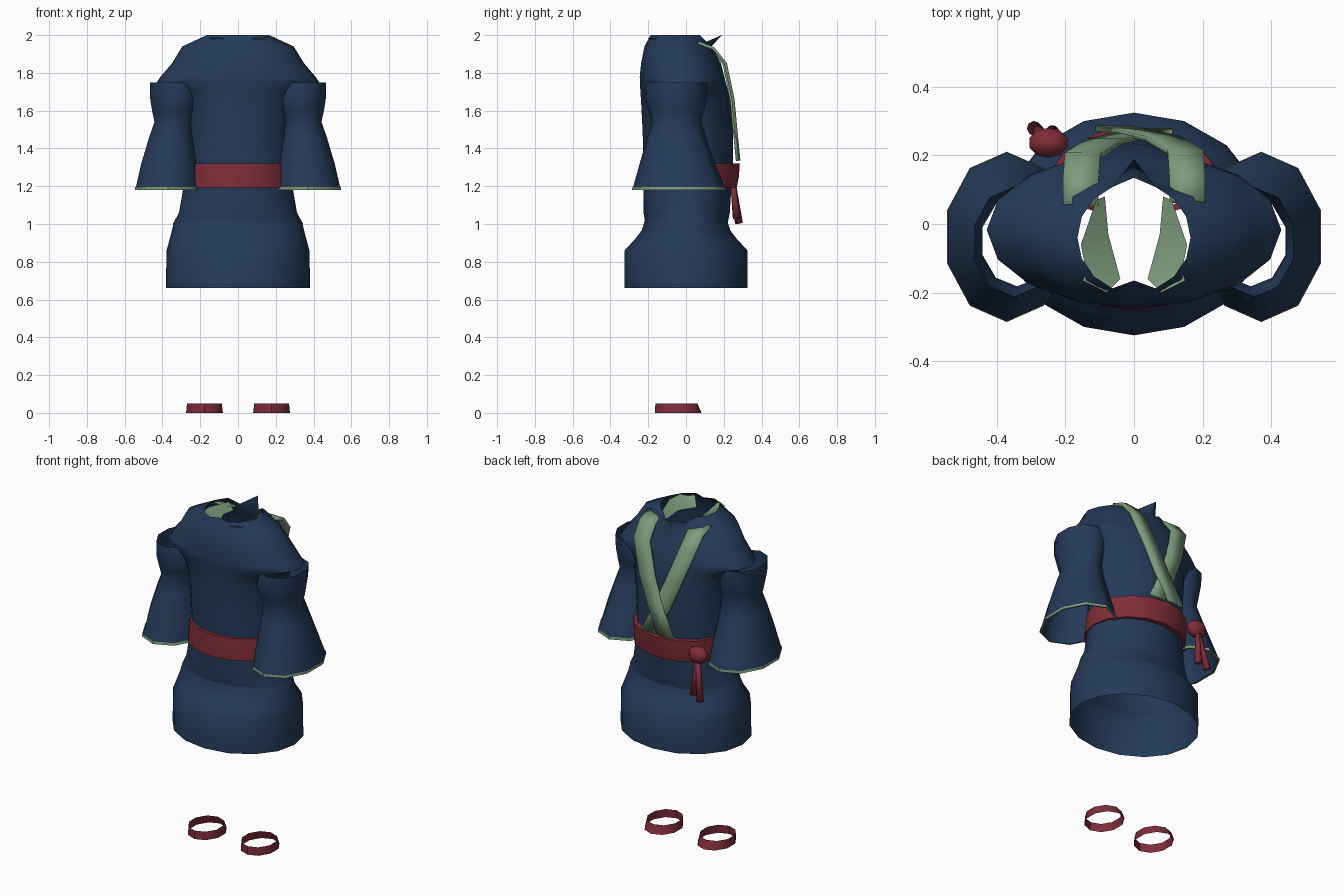
import bpy, bmesh, math
from mathutils import Vector

if "Cube" in bpy.data.objects:
    bpy.data.objects.remove(bpy.data.objects["Cube"])


def material(name, rgb):
    m = bpy.data.materials.new(name)
    m.diffuse_color = (*rgb, 1)
    m.use_nodes = True
    m.node_tree.nodes["Principled BSDF"].inputs["Base Color"].default_value = m.diffuse_color
    return m


BLUE = material("navy cloth", (0.018, 0.043, 0.100))
RED = material("dark red cloth", (0.215, 0.026, 0.040))
GREEN = material("sage green cloth", (0.205, 0.335, 0.205))


def make(name, verts, faces, mat, angle=40):
    me = bpy.data.meshes.new(name)
    me.from_pydata([tuple(v) for v in verts], [], faces)
    ob = bpy.data.objects.new(name, me)
    bpy.context.collection.objects.link(ob)
    me.materials.append(mat)
    bpy.ops.object.select_all(action='DESELECT')
    ob.select_set(True)
    bpy.context.view_layer.objects.active = ob
    bpy.ops.object.shade_smooth_by_angle(angle=math.radians(angle))
    return ob


def ring(z, x0, x1, y0, y1, n, start=0.0):
    """Oval ring of n points that fills the given x and y range."""
    k = 1 / math.cos(math.pi / n) if start else 1
    cx, cy, rx, ry = (x0 + x1) / 2, (y0 + y1) / 2, (x1 - x0) / 2 * k, (y1 - y0) / 2
    return [Vector((cx + rx * math.cos(start + 2 * math.pi * i / n),
                    cy + ry * math.sin(start + 2 * math.pi * i / n), z)) for i in range(n)]


def loft(name, rings, mat, angle=40):
    """Open skin through rings listed from bottom to top."""
    n = len(rings[0])
    faces = [(r * n + i, r * n + (i + 1) % n, (r + 1) * n + (i + 1) % n, (r + 1) * n + i)
             for r in range(len(rings) - 1) for i in range(n)]
    return make(name, [v for r in rings for v in r], faces, mat, angle)


def body_ring(z, rx, y0, y1):
    return ring(z, -rx, rx, y0, y1, 16)


def ribbon(name, rows, mat, thick):
    """Cloth strip through pairs of edge points."""
    faces = [(2 * i, 2 * i + 1, 2 * i + 3, 2 * i + 2) for i in range(len(rows) - 1)]
    ob = make(name, [p for r in rows for p in r], faces, mat)
    if thick:
        mod = ob.modifiers.new("thickness", 'SOLIDIFY')
        mod.thickness = thick
        mod.offset = 0
    return ob


# jacket body, with shoulder caps and a pointed collar rim
torso = [body_ring(*p) for p in (
    (1.00, 0.345, -0.215, 0.220), (1.06, 0.312, -0.225, 0.232), (1.19, 0.290, -0.225, 0.240),
    (1.32, 0.280, -0.225, 0.248), (1.50, 0.290, -0.230, 0.248), (1.65, 0.310, -0.238, 0.235),
    (1.71, 0.350, -0.242, 0.222), (1.75, 0.430, -0.244, 0.210), (1.78, 0.410, -0.245, 0.203),
    (1.85, 0.350, -0.238, 0.185), (1.94, 0.295, -0.220, 0.135), (2.00, 0.165, -0.200, 0.120))]
rim = torso[-1]
rim[4] = Vector((0, 0.19, 2.0))
rim[3].z = rim[5].z = 1.965
rim[12].y = -0.165
loft("jacket_body", torso, BLUE, 50)

# skirt
loft("skirt", [body_ring(*p) for p in (
    (0.66, 0.382, -0.325, 0.325), (0.86, 0.378, -0.325, 0.325), (0.92, 0.362, -0.270, 0.270),
    (0.965, 0.350, -0.235, 0.235), (1.00, 0.342, -0.224, 0.224), (1.07, 0.300, -0.205, 0.205))],
    BLUE, 50)

# sash
loft("sash", [body_ring(*p) for p in (
    (1.19, 0.285, -0.220, 0.235), (1.19, 0.298, -0.252, 0.268), (1.25, 0.296, -0.252, 0.280),
    (1.32, 0.290, -0.246, 0.285), (1.32, 0.275, -0.220, 0.240))], RED, 50)

# sleeves, cuffs, straps, collar lining and ankle bands, one per side
SLEEVE = ((1.185, 0.200, 0.543, -0.283, 0.208), (1.32, 0.210, 0.512, -0.245, 0.155),
          (1.46, 0.235, 0.470, -0.205, 0.105), (1.54, 0.240, 0.442, -0.182, 0.082),
          (1.60, 0.220, 0.455, -0.200, 0.095), (1.67, 0.207, 0.466, -0.220, 0.110),
          (1.75, 0.235, 0.466, -0.212, 0.108))
STRAP = ((0.155, 0.060, 1.960), (0.155, 0.140, 1.930), (0.150, 0.205, 1.850),
         (0.085, 0.245, 1.660), (0.020, 0.260, 1.500), (-0.060, 0.276, 1.335))
for s, side in ((1, "left"), (-1, "right")):
    def span(a, b):
        return (a, b) if s > 0 else (-b, -a)

    loft("sleeve_" + side, [ring(z, *span(a, b), c, d, 10, math.pi / 2)
                            for z, a, b, c, d in SLEEVE], BLUE, 50)

    loft("cuff_" + side, [ring(z, *span(0.2 - e, 0.543 + e), -0.283 - e, 0.208 + e, 10, math.pi / 2)
                          for z, e in ((1.18, -0.008), (1.18, 0.003), (1.195, 0.001))], GREEN)

    # crossed back strap; one side lies slightly over the other
    lift = 0.004 * s
    ribbon("back_strap_" + side,
           [((s * x - 0.052, y + lift, z), (s * x + 0.052, y + lift, z)) for x, y, z in STRAP],
           GREEN, 0.016)

    lining = (((0.085, 0.080, 1.93), (0.110, 0.070, 1.98)),
              ((0.075, -0.03, 1.95), (0.155, -0.06, 1.985)),
              ((0.040, -0.16, 1.93), (0.140, -0.14, 1.99)),
              ((0.080, -0.20, 1.985), (0.150, -0.165, 1.985)))
    ribbon("collar_lining_" + side,
           [[(s * x, y, z) for x, y, z in row] for row in lining], GREEN, 0)

    loft("ankle_band_" + side, [ring(z, *span(a, b), c, d, 10, math.pi / 2) for z, a, b, c, d in (
        (0.0, 0.080, 0.275, -0.165, 0.082), (0.05, 0.086, 0.270, -0.162, 0.060))], RED)


def solid(name, build, mat):
    bm = bmesh.new()
    build(bm)
    me = bpy.data.meshes.new(name)
    bm.to_mesh(me)
    bm.free()
    me.materials.append(mat)
    me.shade_smooth()
    ob = bpy.data.objects.new(name, me)
    bpy.context.collection.objects.link(ob)
    return ob


# sash knot and its two hanging tails
knot = solid("sash_knot", lambda bm: bmesh.ops.create_uvsphere(
    bm, u_segments=10, v_segments=7, radius=1), RED)
knot.location = (-0.25, 0.237, 1.262)
knot.scale = (0.060, 0.045, 0.050)
for i, end in enumerate(((-0.238, 0.268, 1.03), (-0.292, 0.280, 1.005))):
    a, b = Vector((-0.25, 0.245, 1.25)), Vector(end)
    tail = solid("sash_tail_%d" % (i + 1), lambda bm: bmesh.ops.create_cone(
        bm, cap_ends=True, segments=8, radius1=0.013, radius2=0.021, depth=(b - a).length), RED)
    tail.location = (a + b) / 2
    tail.rotation_euler = (b - a).to_track_quat('Z', 'Y').to_euler()
